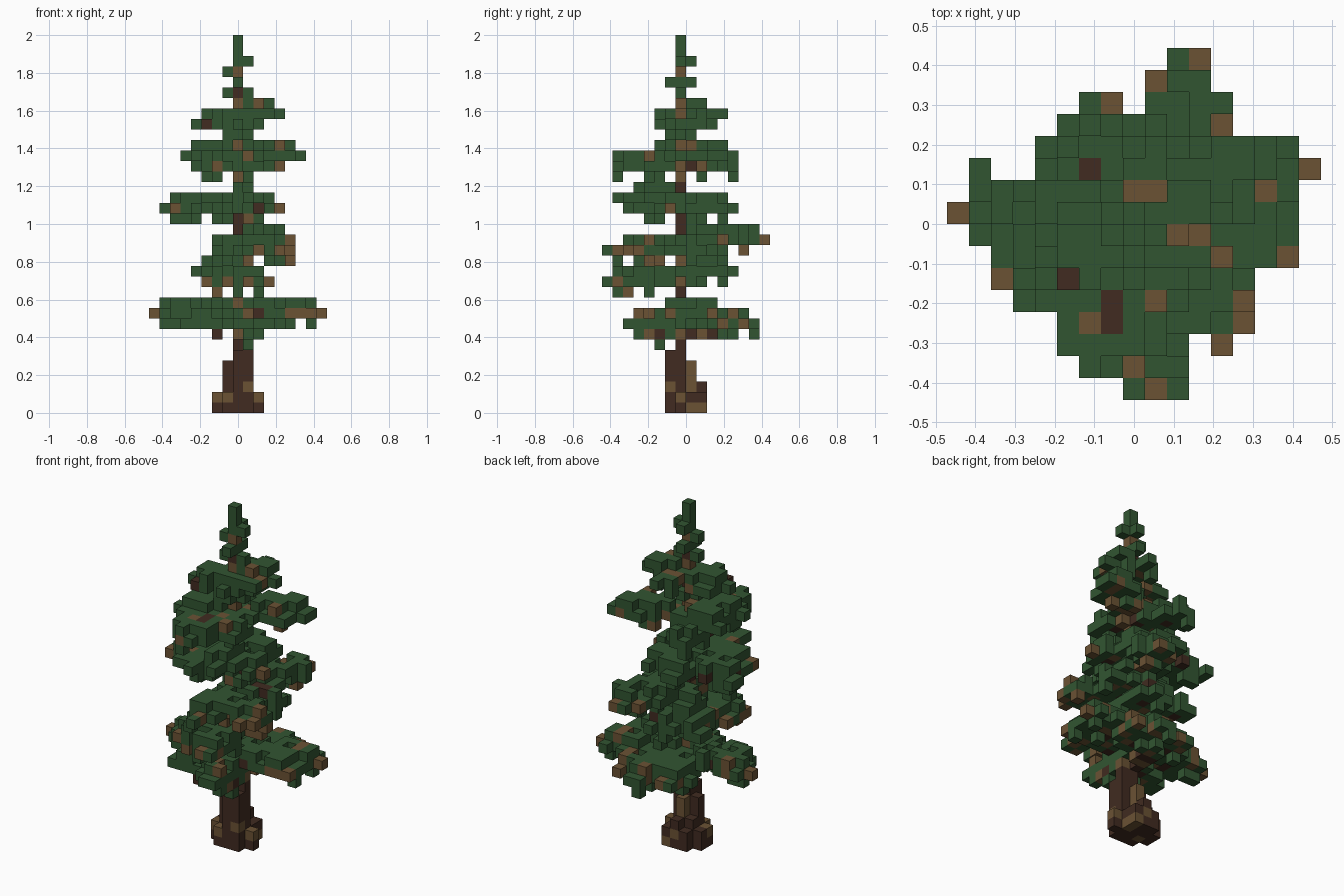
import bpy
import bmesh
import math
import random

random.seed(23)
if "Cube" in bpy.data.objects:
    bpy.data.objects.remove(bpy.data.objects["Cube"], do_unlink=True)

S = 2 / 36                      # block size
GREEN, LIGHT, DARK = range(3)


def material(name, rgb):
    m = bpy.data.materials.new(name)
    m.use_nodes = True
    colour = (*rgb, 1)
    m.diffuse_color = colour
    m.node_tree.nodes["Principled BSDF"].inputs["Base Color"].default_value = colour
    return m


MATERIALS = [
    material("needle green", (0.031, 0.091, 0.031)),
    material("light bark", (0.145, 0.085, 0.034)),
    material("dark bark", (0.052, 0.024, 0.015)),
]

wood, leaves = {}, {}           # block position -> colour


def bark(light=0.2):
    return LIGHT if random.random() < light else DARK


def needle(light=0.07, dark=0.0):
    r = random.random()
    return LIGHT if r < light else DARK if r < light + dark else GREEN


def slab(x0, x1, y0, y1, z0, z1, light=0.2, corners=True):
    """Fill a block range with bark, optionally leaving out its corners."""
    for x in range(x0, x1 + 1):
        for y in range(y0, y1 + 1):
            for z in range(z0, z1 + 1):
                if corners or not (x in (x0, x1) and y in (y0, y1)):
                    wood[x, y, z] = bark(light)


def bough(tx, ty, z, w=1.7, tip=GREEN, top=True):
    """Leaf-shaped spray from trunk to tip: woody spine, ragged needles."""
    dx, dy = tx, ty + 1
    length = math.hypot(dx, dy)
    for x in range(-7, 9):
        for y in range(-8, 8):
            t = (x * dx + (y + 1) * dy) / length ** 2
            off = abs(x * dy - (y + 1) * dx) / length
            if not 0 <= t <= 1 + 0.3 / length:
                continue
            half = w * (0.45 + 0.55 * math.sin(math.pi * min(t, 1) ** 1.3))
            half += random.uniform(-0.35, 0.35)
            if off > half:
                continue
            if off < 0.5 and t < 0.65:
                leaves[x, y, z] = bark(0.6) if random.random() < 0.7 else GREEN
            elif off < 0.8 or random.random() < 0.92:
                leaves[x, y, z] = needle(0.12, 0.04)
            if top and 0.12 < t < 0.93 and off <= half * 0.85 and random.random() < 0.8:
                leaves[x, y, z + 1] = needle(0.07, 0.01)
            if t > 0.25 and random.random() < (0.15 if t < 0.65 else 0.07):
                leaves[x, y, z - 1] = needle(0.15, 0.05)
    leaves[tx, ty, z] = tip


# Trunk: flared foot with worn top, tapering bole, thin core
slab(-2, 2, -2, 1, 0, 0, 0.1, corners=False)
slab(-2, 2, -2, 1, 1, 1, 0.55, corners=False)
for z in (0, 1):
    del wood[2, 0, z]
slab(-1, 1, -2, 0, 2, 4, 0.25, corners=False)
slab(0, 1, -2, -1, 2, 5, 0.15)
slab(0, 1, -1, -1, 6, 7, 0.3)
slab(0, 0, -1, -1, 0, 32, 0.35)
wood[-1, 0, 2] = wood[0, 1, 2] = DARK

# Lowest tier
bough(8, 2, 9, 2.0, LIGHT)
bough(7, -1, 9, 1.5)
bough(-8, 0, 9, 2.2, LIGHT)
bough(-5, -4, 8, 1.6)
bough(0, -6, 8, 1.7)
bough(1, -5, 7, 1.0, top=False)
bough(4, 5, 8, 1.8, LIGHT)
bough(2, 6, 8, 1.6)
bough(-2, 5, 8, 1.9)
bough(1, 4, 7, 1.0, top=False)

# Second tier
bough(-3, -6, 12, 1.8, LIGHT)
bough(1, -8, 12, 1.8, LIGHT)
bough(-4, 3, 13, 1.7)
bough(1, 4, 13, 1.7)
bough(3, -1, 12, 1.3, LIGHT)

# Third tier
bough(3, 7, 16, 2.1, LIGHT)
bough(5, -5, 15, 1.9, LIGHT)
bough(4, 1, 15, 1.6)
bough(0, -7, 15, 1.5, LIGHT)
bough(-2, 2, 15, 1.5)

# Fourth tier
bough(-7, 1, 19, 2.0)
bough(-6, -3, 19, 1.7, LIGHT)
bough(-3, -6, 20, 1.7, top=False)
bough(1, -6, 20, 1.5)
bough(-1, -7, 20, 1.4, top=False)
bough(-1, -6, 19, 1.5)
bough(4, -2, 19, 1.8, LIGHT)
bough(-2, 4, 19, 1.7)
bough(2, 3, 19, 1.3)

# Fifth tier
bough(6, 3, 24, 2.0)
bough(-5, -3, 24, 1.7)
bough(-2, -7, 23, 1.9, LIGHT)
bough(-2, -7, 24, 1.6, top=False)
bough(-3, 4, 23, 1.8)
bough(2, -4, 23, 1.5)
bough(-5, 1, 24, 1.3)

# Sixth tier
bough(4, 0, 28, 1.7)
bough(-4, -2, 27, 1.5)
bough(0, -3, 27, 1.3)
bough(1, 3, 28, 1.3, top=False)
bough(-2, 0, 27, 1.4)
for x, y in ((-1, -1), (1, -1), (0, -2), (0, 0)):
    leaves[x, y, 26] = GREEN

# Needles hanging below or beside the boughs, and bare twig ends
for cell in ((5, 0, 8), (7, 2, 8), (-7, 0, 8), (-6, 0, 8), (3, 3, 14),
             (-1, -7, 14), (-2, -5, 14), (-6, 1, 18), (-5, 1, 18), (-2, -4, 18),
             (-1, 3, 18), (-2, -7, 22), (-3, -4, 22), (-2, -3, 22), (0, -8, 15),
             (2, -8, 12)):
    leaves[cell] = GREEN
for cell in ((7, -2, 9), (4, -6, 15), (4, 4, 9), (2, -7, 12), (1, 5, 9)):
    leaves[cell] = LIGHT

# Crown twigs and leading shoot
for cell in ((-1, -1, 30), (1, -1, 30), (0, -2, 31), (0, 0, 31), (-1, -1, 32),
             (1, -1, 33), (0, 0, 33)):
    leaves[cell] = GREEN
for z in (28, 31, 33, 34, 35):
    wood.pop((0, -1, z), None)
    leaves[0, -1, z] = GREEN
wood[0, -1, 30] = DARK
wood[0, -1, 32] = LIGHT

# The bole hides any needles that overlap it
for cell in wood:
    leaves.pop(cell, None)

SIDES = [(a, s) for a in range(3) for s in (0, 1)]


def build(name, cells, solid):
    """Turn blocks into a mesh holding only the exposed faces."""
    bm = bmesh.new()
    verts = {}

    def corner(p):
        if p not in verts:
            verts[p] = bm.verts.new(((p[0] - 0.5) * S, p[1] * S, p[2] * S))
        return verts[p]

    for cell, colour in cells.items():
        for axis, side in SIDES:
            near = list(cell)
            near[axis] += 2 * side - 1
            if tuple(near) in solid:
                continue
            u, v = (axis + 1) % 3, (axis + 2) % 3
            loop = []
            for a, b in ((0, 0), (1, 0), (1, 1), (0, 1)):
                p = list(cell)
                p[axis] += side
                p[u] += a
                p[v] += b
                loop.append(corner(tuple(p)))
            face = bm.faces.new(loop if side else loop[::-1])
            face.material_index = colour
    mesh = bpy.data.meshes.new(name)
    bm.to_mesh(mesh)
    bm.free()
    for m in MATERIALS:
        mesh.materials.append(m)
    bpy.context.collection.objects.link(bpy.data.objects.new(name, mesh))


everything = set(wood) | set(leaves)
build("trunk", wood, everything)
build("foliage", leaves, everything)
